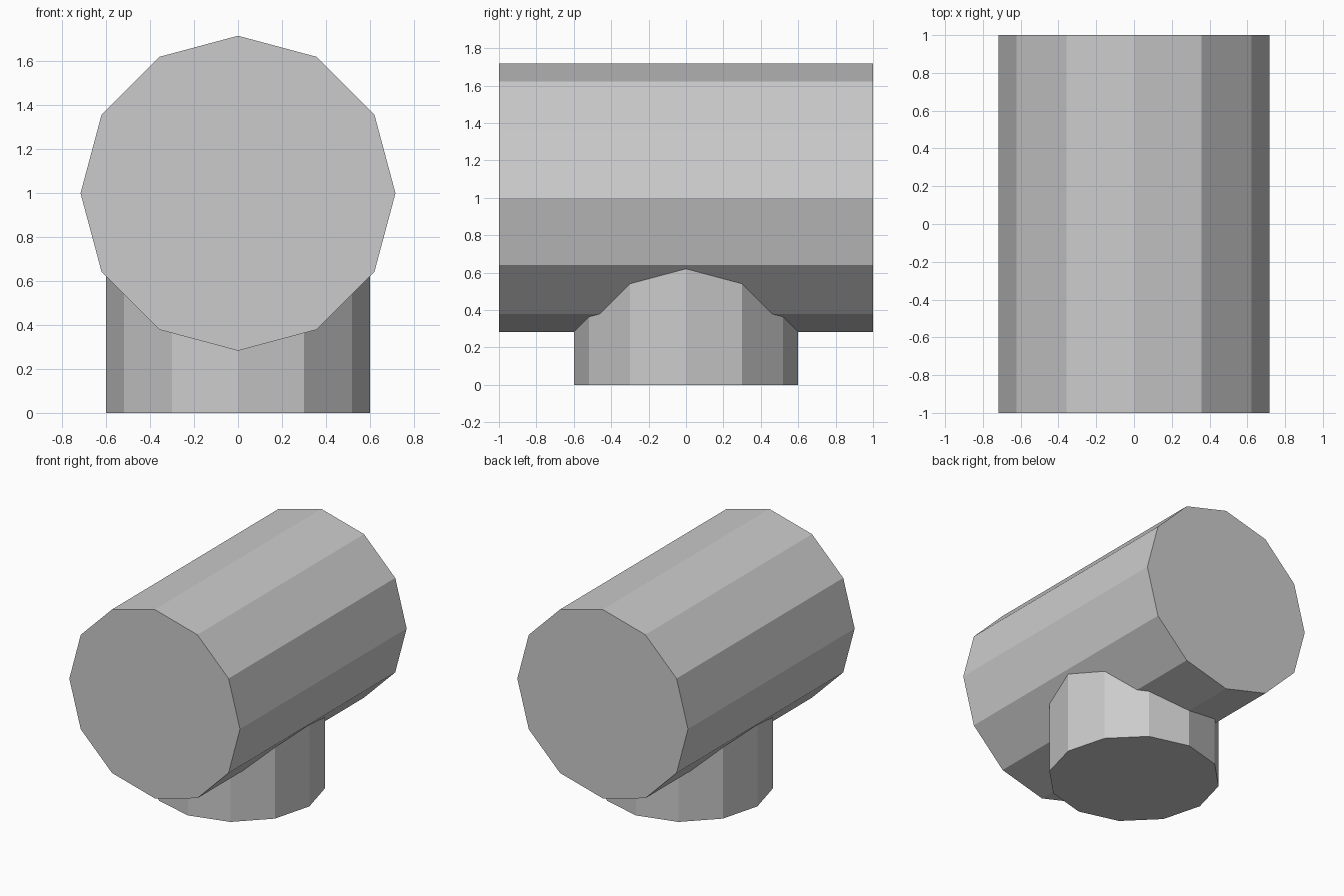
import bpy
from math import pi

cube = bpy.data.objects.get("Cube")
if cube:
    bpy.data.objects.remove(cube, do_unlink=True)

SIDES = 12

grey = bpy.data.materials.new("plain_grey")
grey.use_nodes = True
colour = (0.6, 0.6, 0.6, 1)
grey.diffuse_color = colour
grey.node_tree.nodes["Principled BSDF"].inputs["Base Color"].default_value = colour


def cylinder(name, radius, depth, z, tilt=0.0):
    """Flat-sided cylinder centred at height z, tilted about x."""
    bpy.ops.mesh.primitive_cylinder_add(
        vertices=SIDES, radius=radius, depth=depth,
        location=(0, 0, z), rotation=(tilt, 0, 0))
    obj = bpy.context.object
    obj.name = name
    obj.data.name = name
    obj.data.materials.append(grey)
    bpy.ops.object.transform_apply(location=False, rotation=True, scale=True)
    bpy.ops.object.shade_flat()
    return obj


# Horizontal barrel running front to back
cylinder("barrel", 0.717, 2.0, 1.0, pi / 2)

# Upright base, ending inside the barrel
cylinder("base", 0.6, 1.0, 0.5)
